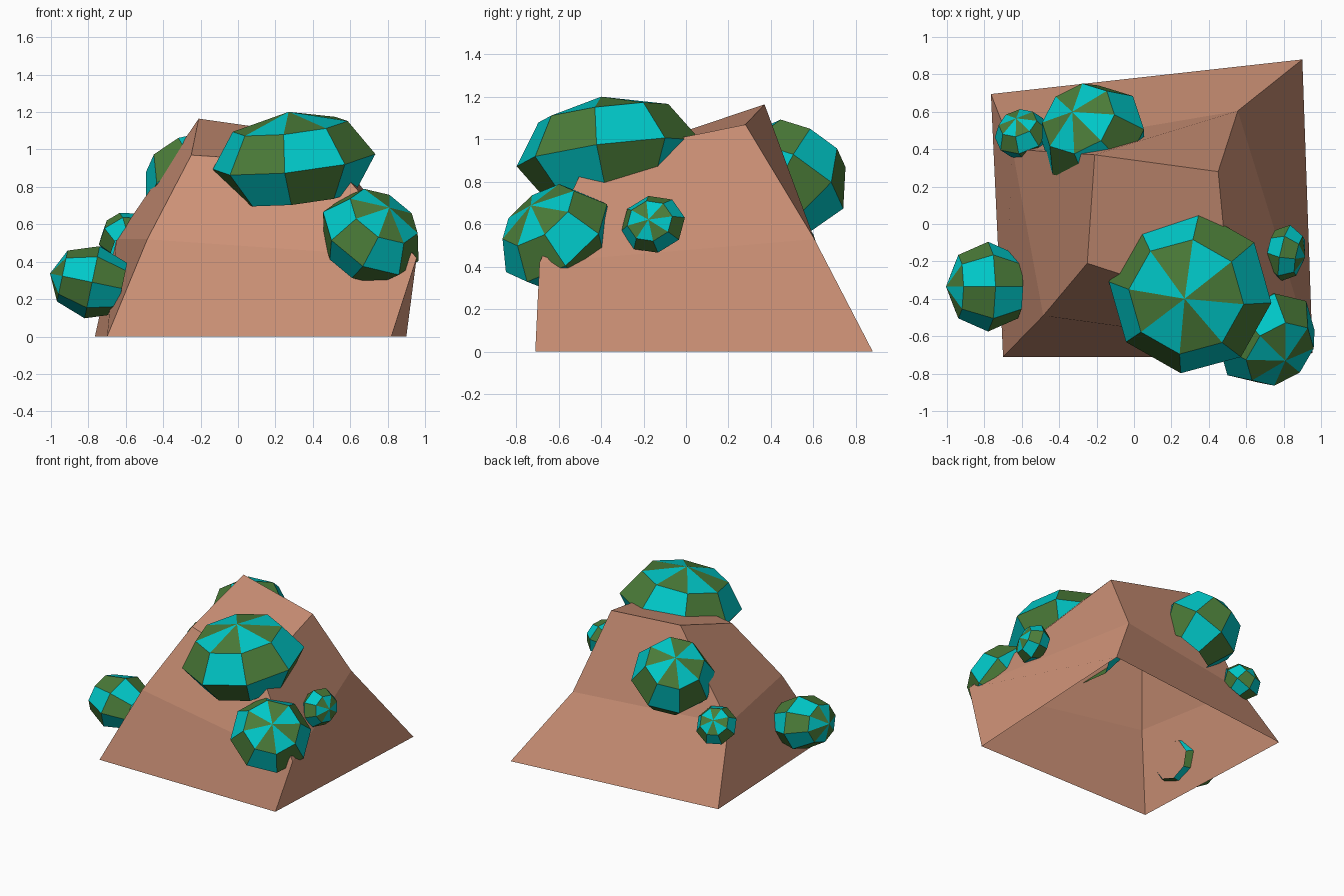
import bpy, bmesh
from math import sin, cos, pi, radians
from mathutils import Vector

if "Cube" in bpy.data.objects:
    bpy.data.objects.remove(bpy.data.objects["Cube"])


def material(name, rgb):
    m = bpy.data.materials.new(name)
    m.diffuse_color = (*rgb, 1)
    m.use_nodes = True
    m.node_tree.nodes["Principled BSDF"].inputs["Base Color"].default_value = m.diffuse_color
    return m


CLAY = material("clay", (0.60, 0.28, 0.18))
TEAL = material("teal", (0.0, 0.58, 0.58))
GREEN = material("green", (0.07, 0.20, 0.04))


def finish(bm, name, mats):
    me = bpy.data.meshes.new(name)
    bm.to_mesh(me)
    bm.free()
    for m in mats:
        me.materials.append(m)
    ob = bpy.data.objects.new(name, me)
    bpy.context.collection.objects.link(ob)
    return ob


# Rock: three rings of four corners (front left, front right, back right, back left), open below
base = [(-0.70, -0.71, 0), (0.82, -0.71, 0), (0.90, 0.88, 0), (-0.765, 0.695, 0)]
middle = [(-0.485, -0.49, 0.52), (0.955, -0.69, 0.42), (0.555, 0.605, 0.53), (-0.65, 0.40, 0.52)]
top = [(-0.25, -0.21, 0.97), (0.52, -0.46, 0.92), (0.45, 0.28, 1.07), (-0.21, 0.37, 1.165)]
bm = bmesh.new()
b, m, t = [[bm.verts.new(p) for p in ring] for ring in (base, middle, top)]
for i in range(4):
    j = (i + 1) % 4
    bm.faces.new((b[j], m[j], m[i], b[i]))
    bm.faces.new((m[i], m[j], t[j], t[i]))
bm.faces.new(t)
finish(bm, "rock", [CLAY])


# Growths: eight-sided flattened domes, checkered, open where they meet the rock
def growth(name, centre, axis, radius, height, phase=0, squash=1):
    bm = bmesh.new()
    pole = bm.verts.new((0, 0, height))
    rings = []
    for k in range(1, 4):
        a = k * pi / 4
        rings.append([bm.verts.new((squash * radius * sin(a) * cos(radians(phase + 45 * i)),
                                    radius * sin(a) * sin(radians(phase + 45 * i)),
                                    height * cos(a))) for i in range(8)])
    for i in range(8):
        j = (i + 1) % 8
        bm.faces.new((pole, rings[0][i], rings[0][j])).material_index = i % 2
        for k in range(2):
            f = bm.faces.new((rings[k][i], rings[k + 1][i], rings[k + 1][j], rings[k][j]))
            f.material_index = (i + k + 1) % 2
    ob = finish(bm, name, [GREEN, TEAL])
    ob.rotation_mode = 'QUATERNION'
    ob.rotation_quaternion = Vector((0, 0, 1)).rotation_difference(Vector(axis).normalized())
    ob.location = centre


growth("growth_top", (0.30, -0.365, 0.935), (-0.11, -0.13, 1), 0.44, 0.27, -7)
growth("growth_front_right", (0.71, -0.61, 0.535), (0.45, -0.55, 0.70), 0.29, 0.22)
growth("growth_right_small", (0.81, -0.155, 0.60), (0.95, -0.2, 0.2), 0.155, 0.11, 0, 0.9)
growth("growth_back", (-0.22, 0.475, 0.81), (-0.11, 0.125, 0.22), 0.30, 0.276)
growth("growth_back_left_small", (-0.60, 0.48, 0.53), (-0.25, 0.70, 0.65), 0.15, 0.12)
growth("growth_left", (-0.78, -0.335, 0.29), (-0.96, 0, 0.2), 0.24, 0.23, 0, 0.82)
